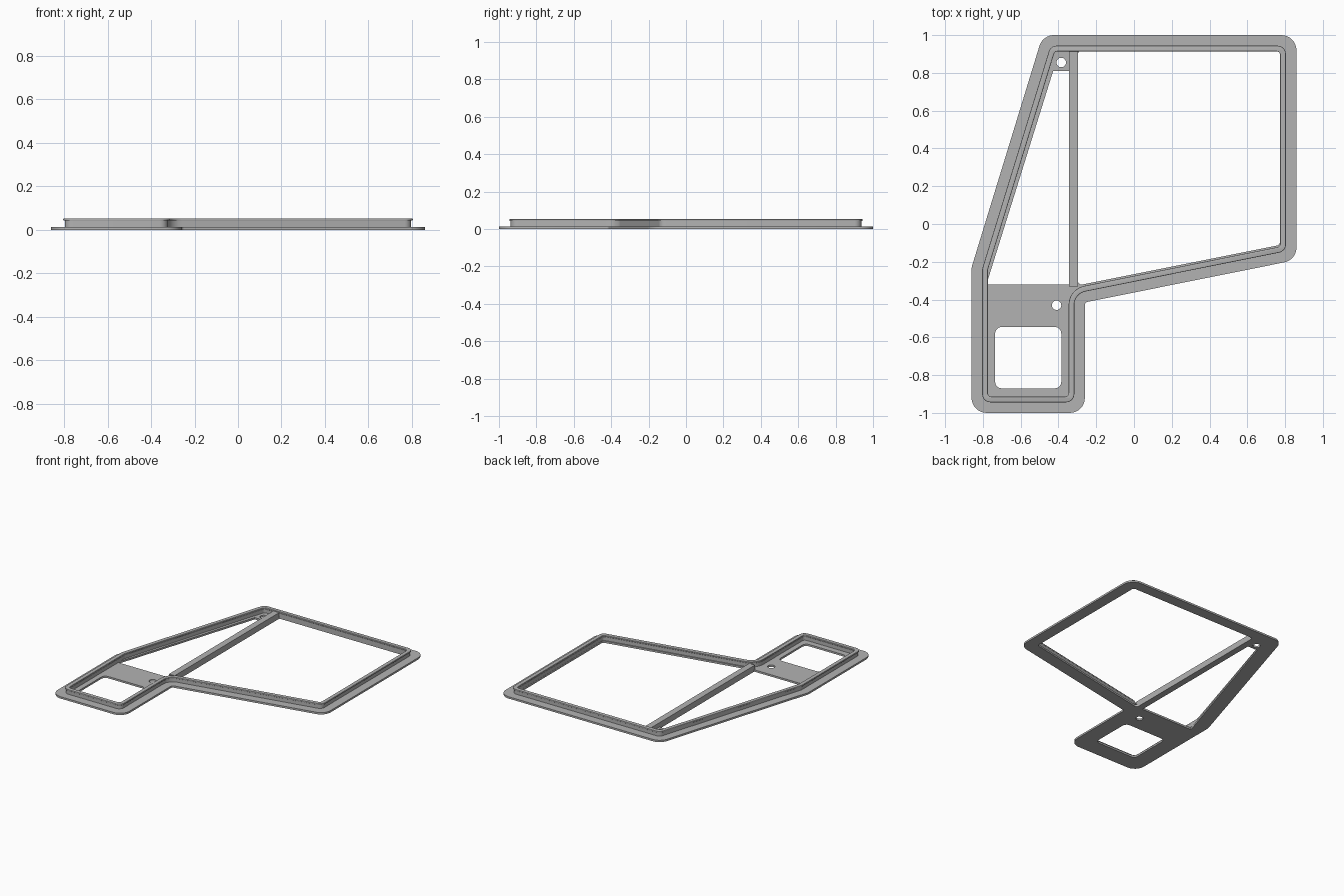
import bpy, bmesh, math
from mathutils import Vector

cube = bpy.data.objects.get("Cube")
if cube:
    bpy.data.objects.remove(cube)

grey = bpy.data.materials.new("Plain grey")
grey.use_nodes = True
colour = (0.45, 0.45, 0.45, 1)
grey.diffuse_color = colour
grey.node_tree.nodes["Principled BSDF"].inputs["Base Color"].default_value = colour


def corner_data(points):
    """Yield each corner with its incoming and outgoing directions."""
    n = len(points)
    for i in range(n):
        a, b, c = (Vector(points[(i + k) % n]) for k in (-1, 0, 1))
        yield b, (b - a).normalized(), (c - b).normalized()


def rounded(points, radius, inset=0.0, notch=0.015, steps=8):
    """Inset a counter-clockwise outline and round its corners."""
    moved = []
    for p, u, v in corner_data(points):
        nu, nv = Vector((-u.y, u.x)), Vector((-v.y, v.x))
        moved.append(p + (nu + nv) * inset / (1 + nu.dot(nv)))
    path = []
    for p, u, v in corner_data(moved):
        turn = u.x * v.y - u.y * v.x
        r = max(radius - inset, 0.02) if turn > 0 else notch + inset
        side = math.copysign(1, turn)
        angle = u.angle(v)
        start = p - u * r * math.tan(angle / 2)
        normal = Vector((-u.y, u.x)) * side
        for k in range(steps + 1):
            t = angle * k / steps
            path.append(start + normal * r * (1 - math.cos(t)) + u * r * math.sin(t))
    return path


def circle(x, y, r, n=28):
    return [Vector((x + r * math.cos(math.tau * k / n),
                    y + r * math.sin(math.tau * k / n))) for k in range(n)]


def box(x0, x1, y0, y1):
    return [(x0, y0), (x1, y0), (x1, y1), (x0, y1)]


def plate(name, loops, z0, z1, edge=0.0):
    """Extrude nested outlines; inner loops become openings."""
    curve = bpy.data.curves.new(name + " profile", "CURVE")
    curve.dimensions = "2D"
    curve.fill_mode = "BOTH"
    curve.extrude = (z1 - z0) / 2 - edge
    curve.bevel_depth = edge
    curve.bevel_resolution = 2
    curve.offset = -edge
    for loop in loops:
        spline = curve.splines.new("POLY")
        spline.points.add(len(loop) - 1)
        spline.use_cyclic_u = True
        for point, p in zip(spline.points, loop):
            point.co = (p[0], p[1], 0, 1)
    temp = bpy.data.objects.new(name + " profile", curve)
    bpy.context.collection.objects.link(temp)
    graph = bpy.context.evaluated_depsgraph_get()
    mesh = bpy.data.meshes.new_from_object(temp.evaluated_get(graph))
    bpy.data.objects.remove(temp)
    bm = bmesh.new()
    bm.from_mesh(mesh)
    bmesh.ops.remove_doubles(bm, verts=bm.verts, dist=0.0001)
    bmesh.ops.recalc_face_normals(bm, faces=bm.faces)
    bmesh.ops.translate(bm, verts=bm.verts, vec=(0, 0, (z0 + z1) / 2))
    bm.to_mesh(mesh)
    bm.free()
    mesh.materials.clear()
    mesh.materials.append(grey)
    obj = bpy.data.objects.new(name, mesh)
    bpy.context.collection.objects.link(obj)
    bpy.ops.object.select_all(action="DESELECT")
    obj.select_set(True)
    bpy.context.view_layer.objects.active = obj
    bpy.ops.object.shade_smooth_by_angle(angle=math.radians(30))
    return obj


# Main dimensions
FLANGE_TOP, LIP_BASE, TOP = 0.014, 0.042, 0.053
BAR_LEFT, BAR_RIGHT = -0.345, -0.297
outline = [(-0.86, -1), (-0.26, -1), (-0.26, -0.415), (0.86, -0.19),
           (0.86, 1), (-0.483, 1), (-0.86, -0.23)]

# Openings
main_window = [(BAR_RIGHT, -0.325), (0.773, -0.111), (0.773, 0.917), (BAR_RIGHT, 0.917)]
side_window = [(-0.775, -0.32), (BAR_LEFT, -0.32), (BAR_LEFT, 0.81),
               (-0.428, 0.81), (-0.775, -0.30)]
small_window = box(-0.735, -0.385, -0.87, -0.545)

# Flat flange with pocket floor, corner tab and screw holes
plate("base_flange", [
    rounded(outline, 0.08),
    rounded(main_window, 0.02),
    side_window,
    rounded(small_window, 0.035),
    circle(-0.41, -0.43, 0.025),
    circle(-0.385, 0.855, 0.025),
], 0, FLANGE_TOP)

# Raised rim with an overhanging lip
inner_rim = rounded(outline, 0.08, 0.086)
plate("rim_wall", [rounded(outline, 0.1, 0.063), inner_rim], FLANGE_TOP, LIP_BASE)
plate("rim_lip", [rounded(outline, 0.1, 0.056), inner_rim], LIP_BASE, TOP, 0.003)

# Upright divider between the two windows
plate("divider_bar", [box(BAR_LEFT, BAR_RIGHT, -0.33, 0.915)], FLANGE_TOP, 0.046)
